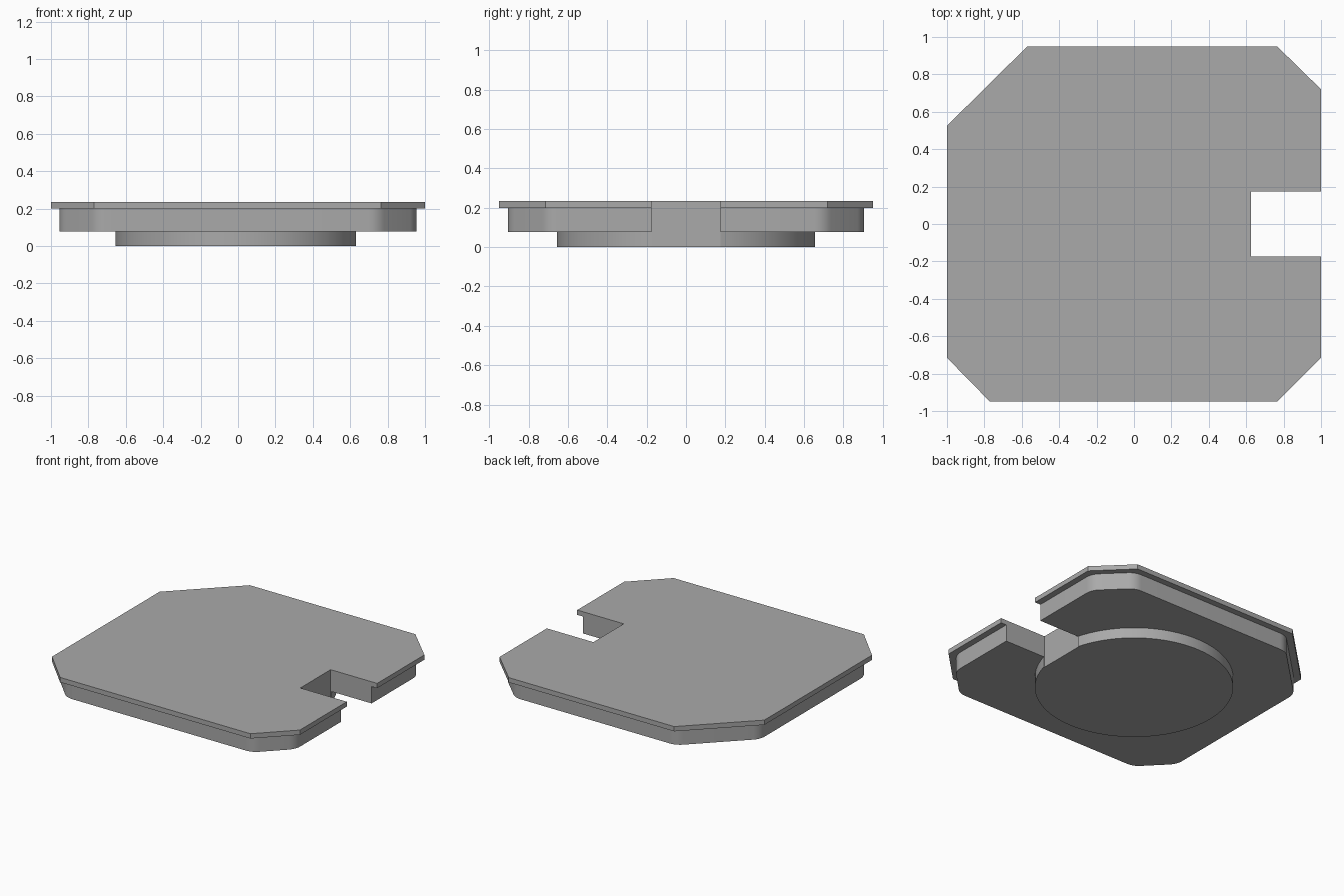
import bpy, bmesh, math
from mathutils import Vector

if "Cube" in bpy.data.objects:
    bpy.data.objects.remove(bpy.data.objects["Cube"])

SLOT_X, SLOT_Y = 0.625, 0.175        # notch depth line and half width
INSET, FILLET = 0.045, 0.12          # body step-in and corner rounding

grey = bpy.data.materials.new("mid grey")
grey.diffuse_color = (0.4, 0.4, 0.4, 1)
grey.use_nodes = True
grey.node_tree.nodes["Principled BSDF"].inputs["Base Color"].default_value = grey.diffuse_color

# Chamfered outline, counter-clockwise from above the notch to below it
CORNERS = [Vector(p) for p in (
    (1, 0.72), (0.765, 0.95), (-0.57, 0.95), (-1, 0.525),
    (-1, -0.715), (-0.77, -0.95), (0.765, -0.95), (1, -0.715))]


def inset(points, d):
    """Move every side of a convex outline inwards by d."""
    out = []
    for i, p in enumerate(points):
        a = (p - points[i - 1]).normalized()
        b = (points[(i + 1) % len(points)] - p).normalized()
        na, nb = Vector((-a.y, a.x)), Vector((-b.y, b.x))
        out.append(p + (na + nb) * d / (1 + na.dot(nb)))
    return out


def fillet(points, r, steps=6):
    """Replace every corner with a tangent arc."""
    out = []
    for i, p in enumerate(points):
        a = (p - points[i - 1]).normalized()
        b = (points[(i + 1) % len(points)] - p).normalized()
        turn = a.angle(b)
        start = p - a * r * math.tan(turn / 2)
        centre = start + Vector((-a.y, a.x)) * r
        a0 = math.atan2(-a.x, a.y) + math.pi
        for k in range(steps + 1):
            t = a0 + math.pi + turn * k / steps
            out.append(centre + r * Vector((math.cos(t), math.sin(t))))
    return out


def notched(points, edge_x):
    """Close an outline with the rectangular notch on its +x side."""
    notch = [(edge_x, -SLOT_Y), (SLOT_X, -SLOT_Y), (SLOT_X, SLOT_Y), (edge_x, SLOT_Y)]
    return [Vector(p) for p in notch] + points


def slab(name, outline, z0, z1):
    """Extrude an outline between two heights."""
    bm = bmesh.new()
    face = bm.faces.new([bm.verts.new((p.x, p.y, z0)) for p in outline])
    top = bmesh.ops.extrude_face_region(bm, geom=[face])["geom"]
    for v in top:
        if isinstance(v, bmesh.types.BMVert):
            v.co.z = z1
    bmesh.ops.recalc_face_normals(bm, faces=bm.faces)
    mesh = bpy.data.meshes.new(name)
    bm.to_mesh(mesh)
    bm.free()
    mesh.materials.append(grey)
    obj = bpy.data.objects.new(name, mesh)
    bpy.context.collection.objects.link(obj)
    bpy.ops.object.select_all(action='DESELECT')
    obj.select_set(True)
    bpy.context.view_layer.objects.active = obj
    bpy.ops.object.shade_smooth_by_angle(angle=math.radians(20))
    return obj


# Thin overhanging lid
slab("top_plate", notched(CORNERS, 1), 0.2, 0.235)

# Thicker body below, stepped in with rounded corners
slab("body", notched(fillet(inset(CORNERS, INSET), FILLET), 1 - INSET), 0.077, 0.2)

# Round foot, cut by the same notch
R, N = 0.655, 96
a0 = math.asin(SLOT_Y / R)
arc = [a0 + (2 * math.pi - 2 * a0) * k / N for k in range(1, N)]
disc = [Vector((R * math.cos(t), R * math.sin(t))) for t in arc]
slab("round_foot", notched(disc, R * math.cos(a0)), 0, 0.077)
